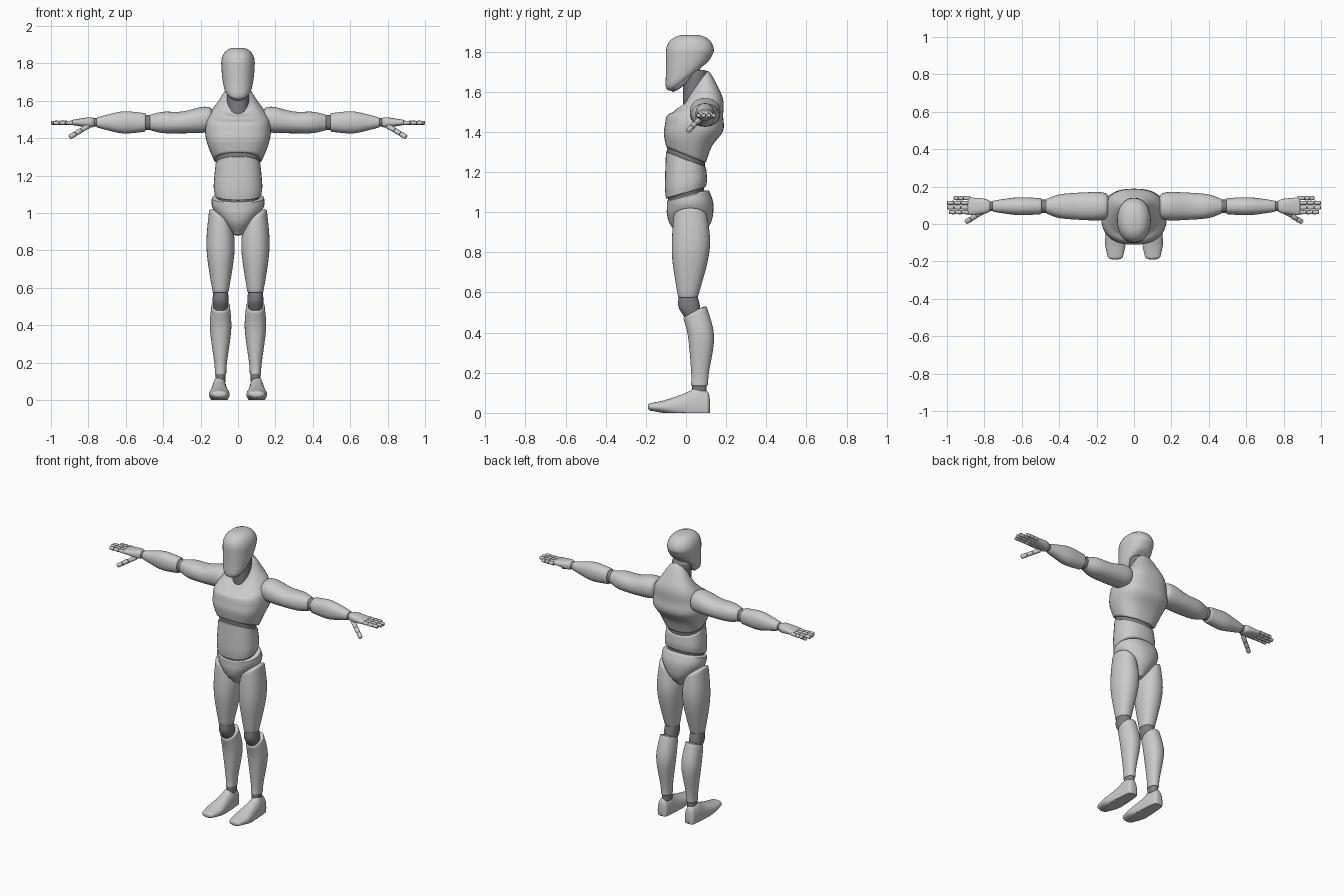
import bpy, bmesh, math
from mathutils import Matrix, Vector

default_cube = bpy.data.objects.get("Cube")
if default_cube:
    bpy.data.objects.remove(default_cube, do_unlink=True)


def material(name, red, green, blue):
    mat = bpy.data.materials.new(name)
    mat.use_nodes = True
    mat.diffuse_color = (red, green, blue, 1)
    shader = mat.node_tree.nodes["Principled BSDF"]
    shader.inputs["Base Color"].default_value = mat.diffuse_color
    return mat


SHELL = material("light grey shell", .6, .6, .6)
JOINT = material("dark grey joint", .21, .21, .225)
parts = []


def at(position, wide, deep, shift=0, tilt=0, lean=0):
    """One oval section: half sizes, offset from the axis, and slopes of its plane."""
    return Vector((position, wide, deep, shift, tilt, lean))


def blend(before, start, end, after, u):
    """Smooth curve through neighbouring sections."""
    slope_in, slope_out = (end - before) / 2, (after - start) / 2
    ease = u * u * (3 - 2 * u)
    return (start.lerp(end, ease) + slope_in * (u * (1 - u) ** 2)
            - slope_out * (u * u * (1 - u)))


def dome(section, height, steps=6):
    """Shrinking sections that close an end with a rounded cap."""
    for k in range(1, steps):
        angle = math.pi / 2 * k / steps
        size = math.cos(angle) ** .7
        cap = section.copy()
        cap[0] += height * math.sin(angle)
        cap[1] *= size
        cap[2] *= size
        yield cap


def loft(name, sections, axis="Z", centre=(0, 0), caps=(.01, .01), mat=SHELL,
         power=2.2, sides=32, steps=5, side=1, frame=None, floor=False):
    padded = [sections[0], *sections, sections[-1]]
    skin = list(dome(sections[0], -caps[0]))[::-1]
    for i in range(len(sections) - 1):
        skin += [blend(*padded[i:i + 4], k / steps) for k in range(steps)]
    skin += [sections[-1], *dome(sections[-1], caps[1])]

    bm = bmesh.new()
    loops = []
    for position, wide, deep, shift, tilt, lean in skin:
        loop = []
        for i in range(sides):
            angle = math.tau * i / sides
            c, s = math.cos(angle), math.sin(angle)
            a = math.copysign(abs(c) ** (2 / power), c) * wide
            b = math.copysign(abs(s) ** (2 / power), s) * deep
            along = position + lean * a + tilt * b
            a, b = a + centre[0], b + centre[1] + shift
            point = {"X": (along, a, b), "Y": (a, along, b), "Z": (a, b, along)}[axis]
            loop.append(bm.verts.new(point))
        loops.append(loop)
    for low, high in zip(loops, loops[1:]):
        for i in range(sides):
            j = (i + 1) % sides
            bm.faces.new((low[i], low[j], high[j], high[i]))
    bm.faces.new(loops[0])
    bm.faces.new(loops[-1])

    if floor:
        for vert in bm.verts:
            vert.co.z = max(vert.co.z, 0)
    if frame:
        bm.transform(frame)
    bm.transform(Matrix.Diagonal((side, 1, 1, 1)))
    bmesh.ops.recalc_face_normals(bm, faces=bm.faces)
    mesh = bpy.data.meshes.new(name)
    bm.to_mesh(mesh)
    bm.free()
    mesh.materials.append(mat)
    obj = bpy.data.objects.new(name, mesh)
    bpy.context.collection.objects.link(obj)
    parts.append(obj)


def digit(name, start, end, radius, side):
    """Three rounded segments on a thin dark core."""
    start, end = Vector(start), Vector(end)
    span = end - start
    frame = Matrix.Translation(start) @ span.to_track_quat("Z", "Y").to_matrix().to_4x4()
    gap = radius * .4
    core = radius * .75
    placing = dict(sides=12, steps=1, side=side, frame=frame)
    loft(name + "_core", [at(0, core, core), at(span.length - radius, core, core)],
         mat=JOINT, caps=(0, 0), **placing)
    for part, low, high in (("base", 0, .4), ("middle", .4, .7), ("tip", .7, 1)):
        loft(f"{name}_{part}", [at(low * span.length + gap, radius, radius),
                                at(high * span.length - gap, radius * .9, radius * .9)],
             caps=(gap, gap), **placing)


# Head and neck
loft("head", [
    at(1.66, wide=.06, deep=.07, tilt=.8),
    at(1.68, wide=.075, deep=.1, tilt=.6),
    at(1.73, wide=.085, deep=.11, shift=.01, tilt=.3),
    at(1.8, wide=.09, deep=.12, shift=.02)], caps=(.02, .085))
loft("neck", [at(1.5, wide=.06, deep=.06), at(1.7, wide=.06, deep=.06)],
     centre=(0, .045), mat=JOINT, power=2)

# Torso
loft("chest", [
    at(1.29, wide=.13, deep=.1, tilt=-.4),
    at(1.36, wide=.16, deep=.12, shift=.01, tilt=-.25),
    at(1.42, wide=.175, deep=.145, shift=.04, tilt=-.1),
    at(1.48, wide=.17, deep=.14, shift=.045),
    at(1.53, wide=.15, deep=.125, shift=.06, tilt=.25),
    at(1.58, wide=.105, deep=.095, shift=.055, tilt=.65),
    at(1.62, wide=.065, deep=.06, shift=.05, tilt=1.4)], power=2.5, sides=40)
loft("waist_core", [
    at(1.07, wide=.115, deep=.09, tilt=.3),
    at(1.3, wide=.118, deep=.095, tilt=-.4)], mat=JOINT)
loft("abdomen", [
    at(1.1, wide=.125, deep=.1, tilt=.3),
    at(1.15, wide=.13, deep=.105, tilt=.15),
    at(1.26, wide=.12, deep=.1, tilt=-.4)], power=2.4)
loft("pelvis", [
    at(.89, wide=.03, deep=.06),
    at(.94, wide=.075, deep=.1),
    at(.99, wide=.115, deep=.115),
    at(1.04, wide=.14, deep=.115, tilt=.1),
    at(1.08, wide=.14, deep=.105, shift=-.01, tilt=.25)], centre=(0, .02))

for side, label in ((1, "left_"), (-1, "right_")):
    # Leg
    leg = dict(centre=(.093, 0), side=side)
    loft(label + "thigh", [
        at(.58, wide=.043, deep=.05, shift=.01),
        at(.75, wide=.07, deep=.087, shift=.02),
        at(.86, wide=.075, deep=.095, shift=.025, lean=.1),
        at(.97, wide=.062, deep=.085, shift=.022, lean=.6)], caps=(.01, .03), **leg)
    loft(label + "knee", [
        at(.48, wide=.036, deep=.04, shift=.03),
        at(.53, wide=.043, deep=.054, shift=.016),
        at(.59, wide=.038, deep=.045, shift=.01)], mat=JOINT, **leg)
    loft(label + "shin", [
        at(.14, wide=.03, deep=.042, shift=.067),
        at(.2, wide=.034, deep=.044, shift=.07),
        at(.38, wide=.057, deep=.065, shift=.075),
        at(.5, wide=.05, deep=.058, shift=.045, tilt=.5)], **leg)
    loft(label + "ankle", [
        at(.1, wide=.027, deep=.037, shift=.066),
        at(.14, wide=.027, deep=.037, shift=.066)], mat=JOINT, **leg)
    loft(label + "foot", [
        at(-.17, wide=.042, deep=.02),
        at(-.1, wide=.055, deep=.035),
        at(0, wide=.045, deep=.07),
        at(.05, wide=.04, deep=.095),
        at(.1, wide=.035, deep=.08)],
        axis="Y", centre=(.1, .03), caps=(.02, .02), side=side, floor=True)

    # Arm
    arm = dict(axis="X", centre=(.095, 1.484), side=side)
    loft(label + "upper_arm", [
        at(.16, wide=.072, deep=.067, shift=.016),
        at(.2, wide=.076, deep=.069, shift=.013),
        at(.3, wide=.072, deep=.058),
        at(.4, wide=.063, deep=.057),
        at(.465, wide=.04, deep=.043)], caps=(.03, .01), **arm)
    loft(label + "elbow", [at(.46, wide=.036, deep=.041), at(.51, wide=.036, deep=.041)],
         mat=JOINT, **arm)
    loft(label + "forearm", [
        at(.5, wide=.043, deep=.05),
        at(.61, wide=.048, deep=.059),
        at(.7, wide=.038, deep=.041),
        at(.75, wide=.03, deep=.028)], **arm)
    loft(label + "wrist", [at(.74, wide=.026, deep=.023), at(.79, wide=.026, deep=.023)],
         mat=JOINT, **arm)
    loft(label + "palm", [
        at(.775, wide=.03, deep=.025),
        at(.8, wide=.04, deep=.027),
        at(.88, wide=.047, deep=.015)], power=2.6, **arm)
    digit(label + "thumb", (.8, .07, 1.465), (.9, .01, 1.405), .014, side)
    for row, (finger, reach) in enumerate(dict(index=.99, middle=1, ring=1, little=.965).items()):
        y = .063 + .025 * row
        digit(f"{label}{finger}_finger", (.875, y, 1.482), (reach, y, 1.482), .0115, side)

# Smooth shading with crisp rims
bpy.ops.object.select_all(action="DESELECT")
for obj in parts:
    obj.select_set(True)
bpy.context.view_layer.objects.active = parts[0]
bpy.ops.object.shade_smooth_by_angle(angle=math.radians(40))
